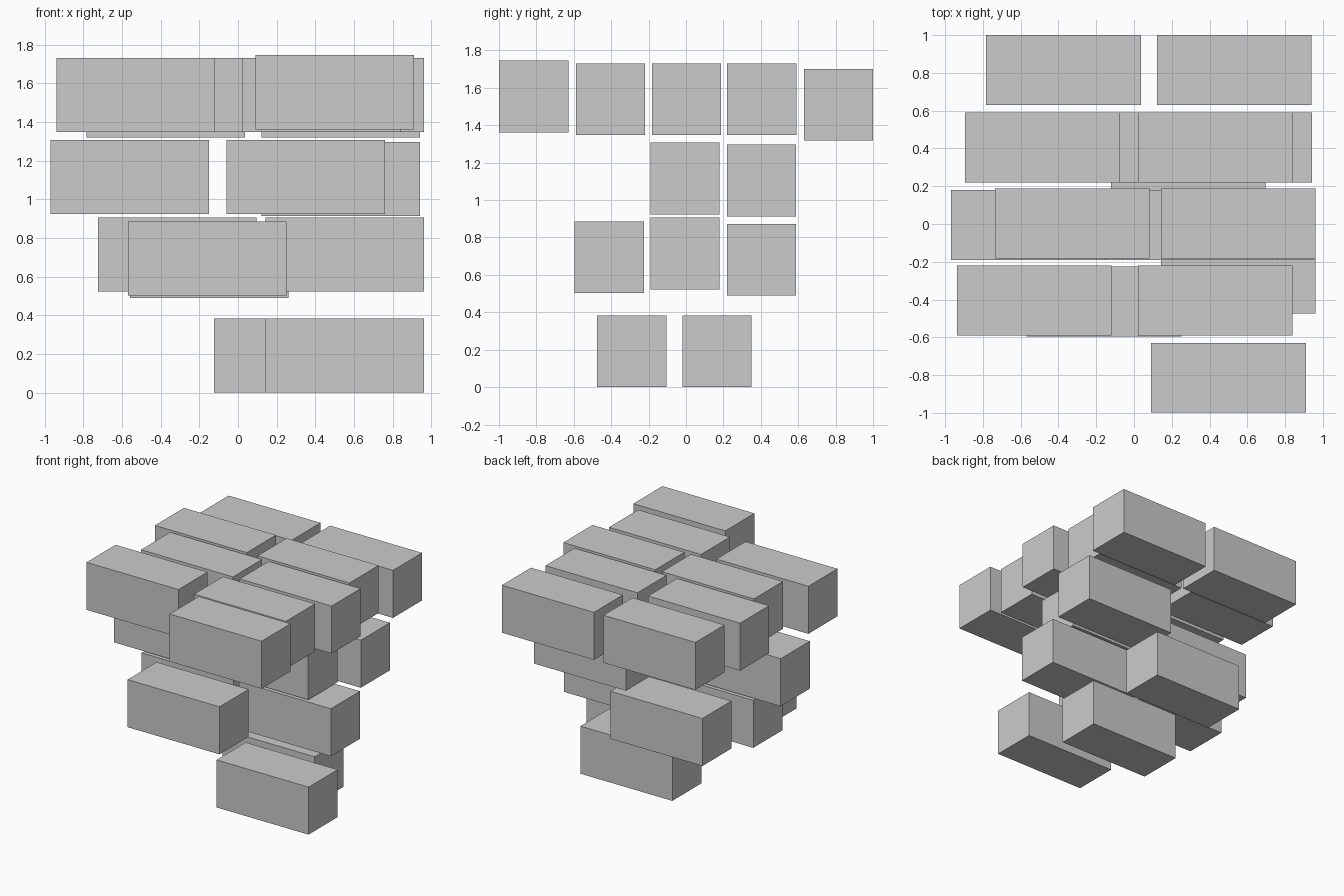
import bpy

if "Cube" in bpy.data.objects:
    bpy.data.objects.remove(bpy.data.objects["Cube"])

SIZE = (0.82, 0.37, 0.383)  # every block is identical

# layer name -> rows of (y centre, base z, x centres)
LAYERS = {
    "bottom": [(-0.29, 0.0, [0.552]), (0.165, 0.0, [0.287])],
    "lower": [(-0.41, 0.503, [-0.158]),
              (-0.006, 0.523, [-0.315, 0.552]),
              (0.404, 0.489, [-0.149])],
    "middle": [(-0.006, 0.924, [-0.56, 0.35]),
               (0.404, 0.913, [0.532])],
    "top": [(-0.814, 1.362, [0.5]),
            (-0.404, 1.347, [-0.528, 0.43]),
            (0.003, 1.347, [-0.327, 0.552]),
            (0.405, 1.347, [-0.485, 0.43]),
            (0.815, 1.319, [-0.374, 0.531])],
}


def add_block(name, x, y, base):
    bpy.ops.mesh.primitive_cube_add(size=1, location=(x, y, base + SIZE[2] / 2))
    ob = bpy.context.object
    ob.name = name
    ob.scale = SIZE
    bpy.ops.object.transform_apply(location=False, rotation=False, scale=True)


# Floating stacked blocks
for layer, rows in LAYERS.items():
    for r, (y, base, xs) in enumerate(rows, 1):
        for c, x in enumerate(xs, 1):
            add_block(f"{layer}_block_row{r}_{c}", x, y, base)
